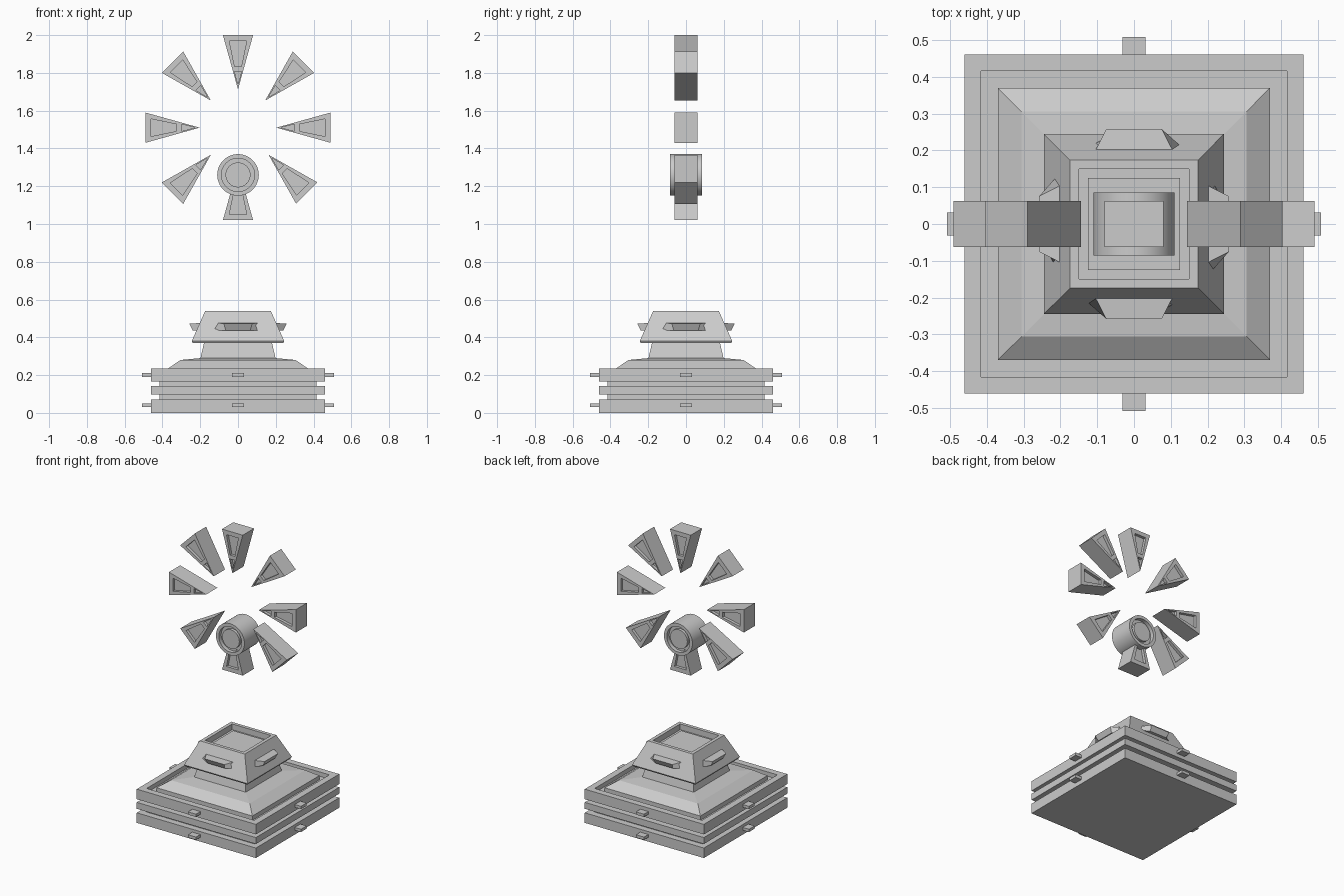
import bpy, bmesh, math
from mathutils import Matrix, Vector

if "Cube" in bpy.data.objects:
    bpy.data.objects.remove(bpy.data.objects["Cube"])


def finish(name, bm):
    bmesh.ops.recalc_face_normals(bm, faces=bm.faces)
    me = bpy.data.meshes.new(name)
    bm.to_mesh(me)
    bm.free()
    ob = bpy.data.objects.new(name, me)
    bpy.context.collection.objects.link(ob)
    return ob


def turned(name, profile, n):
    """Stack n-sided rings from (radius, z) pairs; n == 4 uses half widths."""
    bm = bmesh.new()
    k, a0 = (math.sqrt(2), math.pi / 4) if n == 4 else (1, 0)
    rings = [[bm.verts.new((r * k * math.cos(a0 + math.tau * i / n),
                            r * k * math.sin(a0 + math.tau * i / n), z))
              for i in range(n)] for r, z in profile]
    for a, b in zip(rings, rings[1:]):
        for i in range(n):
            j = (i + 1) % n
            bm.faces.new((a[i], a[j], b[j], b[i]))
    bm.faces.new(rings[0])
    bm.faces.new(rings[-1])
    return finish(name, bm)


def bridge(name, loop_a, loop_b):
    """Solid between two matching outlines."""
    bm = bmesh.new()
    a = [bm.verts.new(p) for p in loop_a]
    b = [bm.verts.new(p) for p in loop_b]
    for i in range(len(a)):
        j = (i + 1) % len(a)
        bm.faces.new((a[i], a[j], b[j], b[i]))
    bm.faces.new(a)
    bm.faces.new(b)
    return finish(name, bm)


def prism(name, outline, y0, y1):
    return bridge(name, [(x, y0, z) for x, z in outline],
                  [(x, y1, z) for x, z in outline])


# Stepped base with a sunken channel around the raised plinth
turned("base", [(.46, 0), (.46, .07), (.415, .07), (.415, .098), (.46, .098),
                (.46, .143), (.415, .143), (.415, .165), (.46, .165),
                (.46, .235), (.415, .235), (.415, .205), (.37, .205),
                (.37, .235), (.305, .28), (.20, .29)], 4)

# Neck and tapered head with a sunken top
turned("neck_and_head", [(.20, .285), (.18, .37), (.24, .37), (.245, .38),
                         (.174, .54), (.15, .54), (.15, .50),
                         (.125, .50), (.125, .51)], 4)

# Ledges and pegs on all four sides
for q in range(4):
    rot = Matrix.Rotation(q * math.pi / 2, 4, 'Z')
    ledge = bridge("head_ledge",
                   [(-.14, .20, .437), (.14, .20, .437), (.065, .24, .437), (-.065, .24, .437)],
                   [(-.11, .19, .477), (.11, .19, .477), (.075, .258, .472), (-.075, .258, .472)])
    ledge.matrix_world = rot
    for z in (.04, .20):
        peg = prism("base_peg", [(-.031, z - .01), (.031, z - .01),
                                 (.031, z + .01), (-.031, z + .01)], .45, .508)
        peg.matrix_world = rot

# Wedge spoke with recessed panels on both faces
spoke = prism("spoke", [(-.08, .49), (.08, .49), (0, .203)], -.062, .062)
panels = ([(-.046, .46), (.046, .46), (.018, .325), (-.018, .325)],
          [(-.018, .298), (.018, .298), (0, .228)])
cutters = []
for outline in panels:
    for y0, y1 in ((-.1, -.042), (.042, .1)):
        c = prism("panel_cutter", outline, y0, y1)
        c.hide_render = True
        cutters.append(c)
        m = spoke.modifiers.new("panel", 'BOOLEAN')
        m.operation, m.solver, m.object = 'DIFFERENCE', 'EXACT', c
deps = bpy.context.evaluated_depsgraph_get()
spoke_mesh = bpy.data.meshes.new_from_object(spoke.evaluated_get(deps))
for ob in cutters + [spoke]:
    bpy.data.objects.remove(ob)

# Eight spokes around the hub centre
for i in range(8):
    ob = bpy.data.objects.new("wheel_spoke", spoke_mesh)
    bpy.context.collection.objects.link(ob)
    shift = .018 if i == 3 else 0
    ob.matrix_world = (Matrix.Translation(Vector((shift, 0, 1.51)))
                       @ Matrix.Rotation(i * math.pi / 4, 4, 'Y'))

# Round drum on the lowest spoke, grooved on both ends
half = [(.066, .08), (.066, .06), (.088, .06), (.088, .086), (.11, .086)]
drum = turned("drum", [(r, -z) for r, z in half] + half[::-1], 48)
drum.matrix_world = (Matrix.Translation((0, 0, 1.26))
                     @ Matrix.Rotation(math.pi / 2, 4, 'X'))
bpy.ops.object.select_all(action='DESELECT')
drum.select_set(True)
bpy.context.view_layer.objects.active = drum
bpy.ops.object.shade_smooth_by_angle(angle=math.radians(30))
